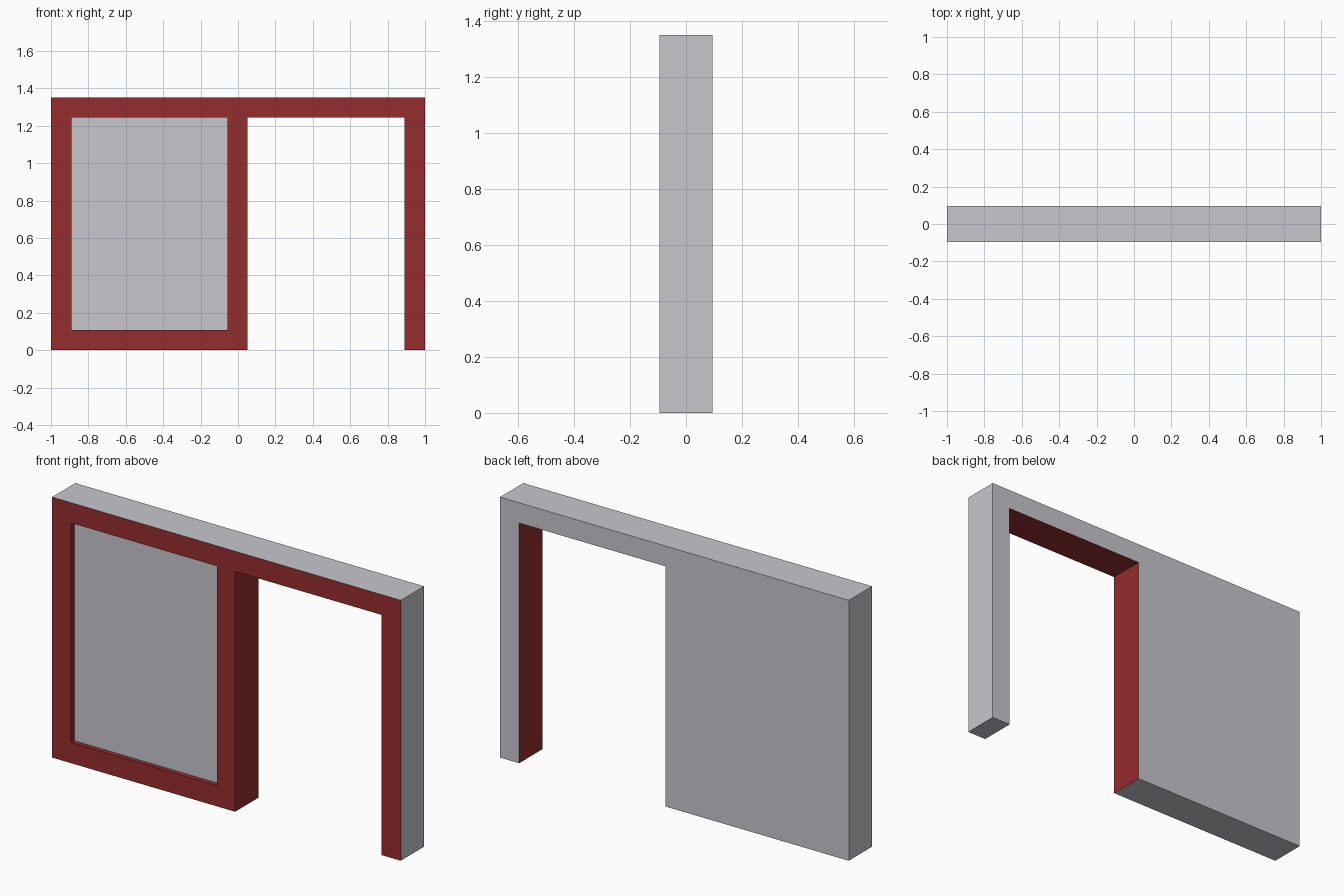
import bpy
import bmesh

cube = bpy.data.objects.get("Cube")
if cube:
    bpy.data.objects.remove(cube, do_unlink=True)


def make_material(name, rgb):
    mat = bpy.data.materials.new(name)
    mat.use_nodes = True
    colour = (*rgb, 1.0)
    mat.diffuse_color = colour
    mat.node_tree.nodes["Principled BSDF"].inputs["Base Color"].default_value = colour
    return mat


GREY, RED = 0, 1
materials = [make_material("light grey", (0.58, 0.57, 0.61)),
             make_material("dark red", (0.30, 0.026, 0.028))]

# Grid lines of the wall: posts across, sill and lintel upwards
xs = [-1.0, -0.89, -0.055, 0.05, 0.89, 1.0]
zs = [0.0, 0.107, 1.245, 1.35]
HALF, RECESS = 0.095, 0.025
DOOR_COLUMN, PANEL_CELL = 3, (1, 1)

bm = bmesh.new()
verts = [[bm.verts.new((x, -HALF, z)) for z in zs] for x in xs]
panel = None
for i in range(len(xs) - 1):
    for j in range(len(zs) - 1):
        # Leave the doorway open below the lintel
        if i == DOOR_COLUMN and j < len(zs) - 2:
            continue
        face = bm.faces.new((verts[i][j], verts[i + 1][j],
                             verts[i + 1][j + 1], verts[i][j + 1]))
        if (i, j) == PANEL_CELL:
            panel = face

# Thicken the wall to the back
result = bmesh.ops.extrude_face_region(bm, geom=bm.faces[:], use_keep_orig=True)
back = [g for g in result["geom"] if isinstance(g, bmesh.types.BMVert)]
bmesh.ops.translate(bm, verts=back, vec=(0, 2 * HALF, 0))

# Sink the panel into the front frame
panel = bmesh.ops.extrude_discrete_faces(bm, faces=[panel])["faces"][0]
bmesh.ops.translate(bm, verts=panel.verts[:], vec=(0, RECESS, 0))
bmesh.ops.recalc_face_normals(bm, faces=bm.faces[:])

# Red on the front frame and inside both openings, grey elsewhere
for face in bm.faces:
    c, n = face.calc_center_median(), face.normal
    on_front = c.y < -HALF + 0.001
    in_opening = abs(n.y) < 0.5 and abs(c.x) < 0.95 and 0.01 < c.z < 1.3
    face.material_index = RED if on_front or in_opening else GREY

mesh = bpy.data.meshes.new("doorway_wall")
bm.to_mesh(mesh)
bm.free()
for mat in materials:
    mesh.materials.append(mat)
wall = bpy.data.objects.new("doorway_wall", mesh)
bpy.context.collection.objects.link(wall)
